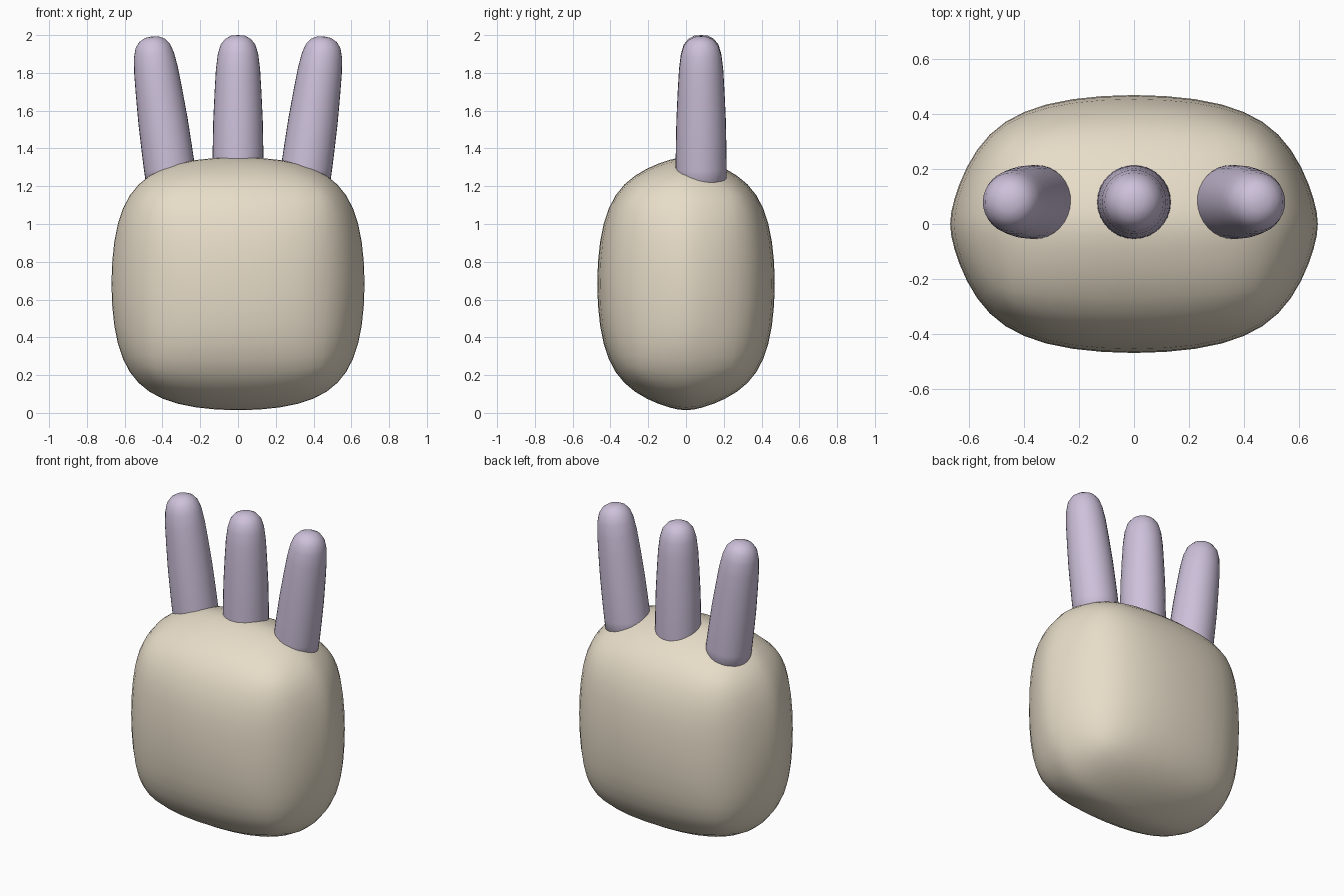
import bpy, bmesh, math

if "Cube" in bpy.data.objects:
    bpy.data.objects.remove(bpy.data.objects["Cube"])

def material(name, color):
    m = bpy.data.materials.new(name)
    m.diffuse_color = color
    m.use_nodes = True
    m.node_tree.nodes["Principled BSDF"].inputs["Base Color"].default_value = m.diffuse_color
    return m

body_mat = material("beige", (0.80, 0.72, 0.58, 1))
finger_mat = material("lilac", (0.61, 0.53, 0.70, 1))

def make_object(name, bm, mat):
    me = bpy.data.meshes.new(name)
    bmesh.ops.recalc_face_normals(bm, faces=bm.faces)
    bm.to_mesh(me)
    bm.free()
    me.materials.append(mat)
    for p in me.polygons:
        p.use_smooth = True
    ob = bpy.data.objects.new(name, me)
    bpy.context.collection.objects.link(ob)
    return ob

# Palm: box with wide rounded edges, then subdivided
bm = bmesh.new()
bmesh.ops.create_cube(bm, size=1)
bmesh.ops.scale(bm, vec=(1.36, 0.96, 1.36), verts=bm.verts)
palm = make_object("palm", bm, body_mat)
palm.location.z = 0.684
bev = palm.modifiers.new("round", 'BEVEL')
bev.width, bev.segments, bev.limit_method = 0.42, 2, 'NONE'
sub = palm.modifiers.new("smooth", 'SUBSURF')
sub.levels = sub.render_levels = 2

# Fingers: tapered, round-tipped profile turned about its axis
PROFILE = [(0.134, 0), (0.135, 0.15), (0.134, 0.25), (0.131, 0.4), (0.124, 0.55),
           (0.117, 0.67), (0.107, 0.75), (0.092, 0.80), (0.068, 0.83), (0.036, 0.847)]

def finger(name, x, tilt, length):
    n = 32
    bm = bmesh.new()
    rings = [[bm.verts.new((r * math.cos(2 * math.pi * i / n),
                            r * math.sin(2 * math.pi * i / n), z * length / 0.85))
              for i in range(n)] for r, z in PROFILE]
    tip = bm.verts.new((0, 0, length))
    for a, b in zip(rings, rings[1:]):
        for i in range(n):
            j = (i + 1) % n
            bm.faces.new((a[i], a[j], b[j], b[i]))
    for i in range(n):
        bm.faces.new((rings[-1][i], rings[-1][(i + 1) % n], tip))
    bm.faces.new(rings[0][::-1])
    ob = make_object(name, bm, finger_mat)
    ob.location = (x, 0.08, 1.15)
    ob.rotation_euler.y = tilt

finger("middle_finger", 0, 0, 0.85)
for side, s in (("left", -1), ("right", 1)):
    finger(side + "_finger", s * 0.343, s * math.radians(7.8), 0.85)
